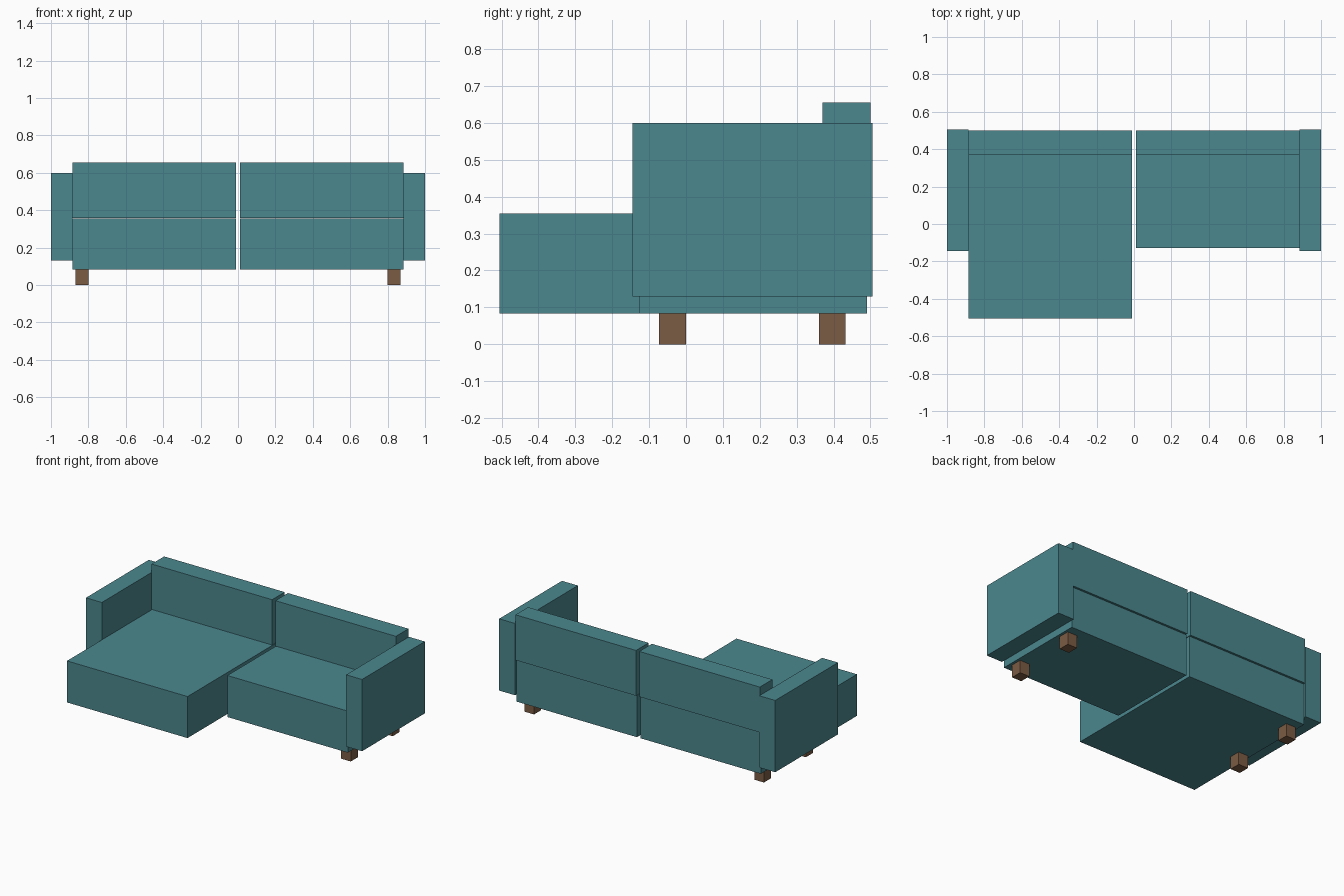
import bpy

if "Cube" in bpy.data.objects:
    bpy.data.objects.remove(bpy.data.objects["Cube"])


def material(name, color):
    m = bpy.data.materials.new(name)
    m.diffuse_color = (*color, 1)
    m.use_nodes = True
    m.node_tree.nodes["Principled BSDF"].inputs["Base Color"].default_value = m.diffuse_color
    return m


teal = material("teal_fabric", (0.070, 0.242, 0.270))
wood = material("brown_wood", (0.198, 0.107, 0.056))


def box(name, x, y, z, mat):
    """Flat-sided block spanning the given (min, max) ranges."""
    bpy.ops.mesh.primitive_cube_add(size=1, location=[sum(r) / 2 for r in (x, y, z)])
    ob = bpy.context.object
    ob.name = name
    ob.scale = [r[1] - r[0] for r in (x, y, z)]
    bpy.ops.object.transform_apply(location=False, rotation=False, scale=True)
    ob.data.materials.append(mat)


def span(side, a, b):
    """Range between a and b, mirrored to the left when side is -1."""
    return tuple(sorted((side * a, side * b)))


# The left seat is a long chaise, the right one a regular seat
for side, label, seat_front in ((-1, "left", -0.505), (1, "right", -0.127)):
    width = span(side, 0.012, 0.885)
    box(label + "_seat", width, (seat_front, 0.49), (0.083, 0.355), teal)
    box(label + "_back_cushion", width, (0.37, 0.50), (0.358, 0.655), teal)
    box(label + "_arm", span(side, 0.885, 1.0), (-0.145, 0.505), (0.13, 0.60), teal)

    # Square block legs
    for place, y in (("front", (-0.073, 0.0)), ("back", (0.36, 0.433))):
        box(f"{label}_{place}_leg", span(side, 0.798, 0.868), y, (0, 0.083), wood)
